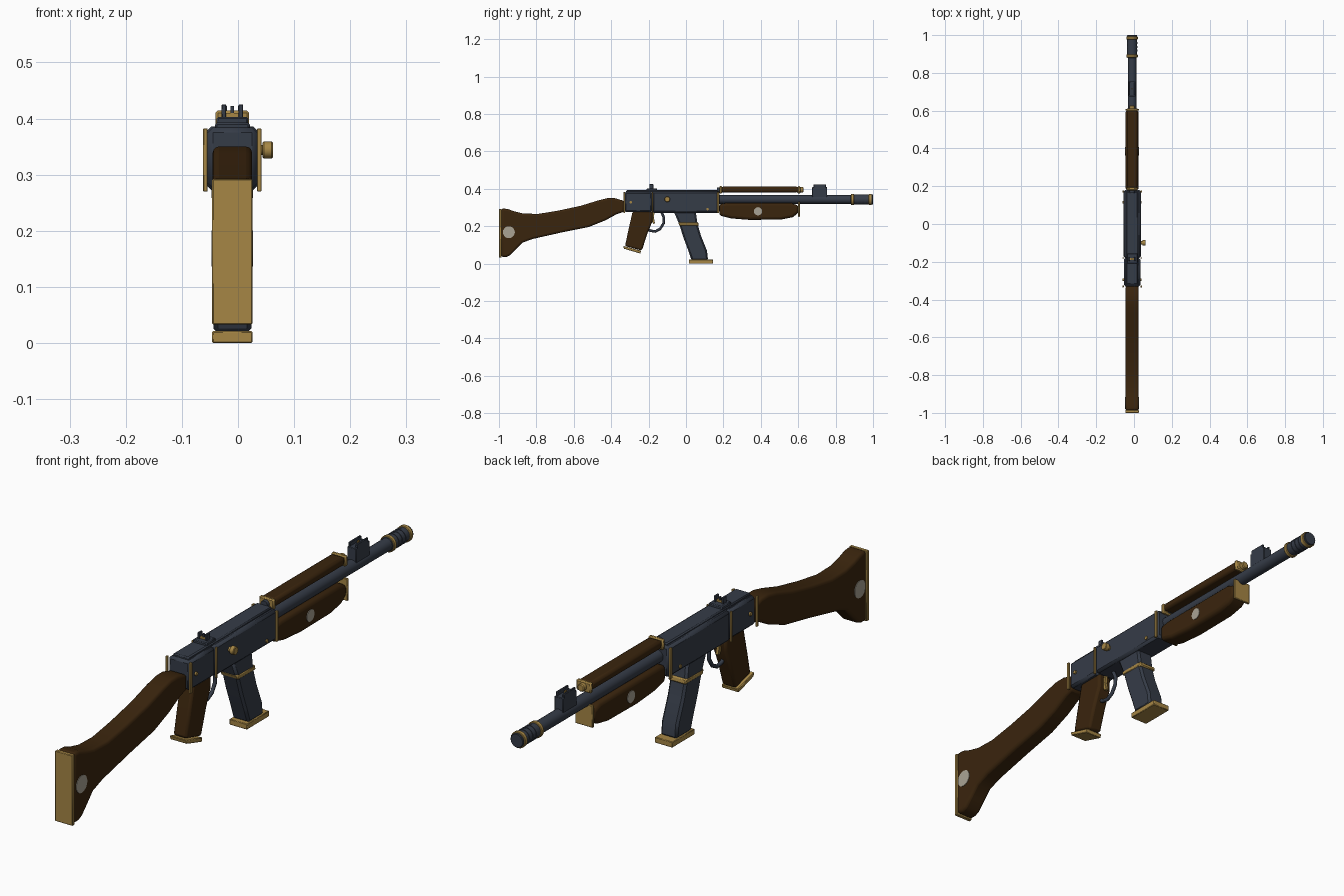
import bpy, bmesh, math
from mathutils import Matrix

if "Cube" in bpy.data.objects:
    bpy.data.objects.remove(bpy.data.objects["Cube"])

CX = -0.01  # centre plane of the body


def material(name, rgb):
    m = bpy.data.materials.new(name)
    m.use_nodes = True
    m.diffuse_color = (*rgb, 1)
    m.node_tree.nodes["Principled BSDF"].inputs["Base Color"].default_value = (*rgb, 1)
    return m


WOOD = material("dark walnut", (0.042, 0.018, 0.004))
STEEL = material("blued steel", (0.036, 0.045, 0.064))
BRASS = material("brass", (0.38, 0.24, 0.06))
PALE = material("pale inlay", (0.40, 0.37, 0.30))


def finish(name, bm, mat, bevel=0.0, segments=2):
    bmesh.ops.recalc_face_normals(bm, faces=bm.faces)
    mesh = bpy.data.meshes.new(name)
    bm.to_mesh(mesh)
    bm.free()
    mesh.materials.append(mat)
    ob = bpy.data.objects.new(name, mesh)
    bpy.context.collection.objects.link(ob)
    if bevel:
        mod = ob.modifiers.new("bevel", "BEVEL")
        mod.width, mod.segments = bevel, segments
        mod.limit_method, mod.angle_limit = "ANGLE", math.radians(40)
    bpy.ops.object.select_all(action="DESELECT")
    ob.select_set(True)
    bpy.context.view_layer.objects.active = ob
    bpy.ops.object.shade_smooth_by_angle(angle=math.radians(32))
    return ob


def slab(name, points, half, mat, bevel=0.0, segments=2, cx=CX):
    """Side profile in (y, z), extruded across x."""
    bm = bmesh.new()
    face = bm.faces.new([bm.verts.new((cx - half, y, z)) for y, z in points])
    new = bmesh.ops.extrude_face_region(bm, geom=[face])["geom"]
    bmesh.ops.translate(bm, vec=(2 * half, 0, 0),
                        verts=[v for v in new if isinstance(v, bmesh.types.BMVert)])
    return finish(name, bm, mat, bevel, segments)


def box(name, y0, y1, z0, z1, half, mat, bevel=0.0, segments=2, cx=CX):
    return slab(name, [(y0, z0), (y1, z0), (y1, z1), (y0, z1)], half, mat, bevel, segments, cx)


def rod(name, axis, center, radius, length, mat, bevel=0.0, sides=20):
    bm = bmesh.new()
    bmesh.ops.create_cone(bm, cap_ends=True, segments=sides, radius1=radius,
                          radius2=radius, depth=length)
    turn = Matrix.Rotation(math.pi / 2, 4, "Y" if axis == "X" else "X")
    bmesh.ops.transform(bm, matrix=Matrix.Translation(center) @ turn, verts=bm.verts)
    return finish(name, bm, mat, bevel, 1)


def barrel_rod(name, y0, y1, radius, mat, z=0.343, bevel=0.0):
    return rod(name, "Y", (CX, (y0 + y1) / 2, z), radius, y1 - y0, mat, bevel)


# Shoulder stock
slab("stock", [(-0.988, 0.295), (-0.955, 0.293), (-0.92, 0.28), (-0.87, 0.268), (-0.79, 0.266),
               (-0.68, 0.284), (-0.56, 0.31), (-0.47, 0.338), (-0.42, 0.35), (-0.38, 0.35),
               (-0.33, 0.335), (-0.33, 0.278), (-0.37, 0.265), (-0.43, 0.232), (-0.52, 0.196),
               (-0.66, 0.168), (-0.82, 0.132), (-0.875, 0.112), (-0.91, 0.075),
               (-0.94, 0.045), (-0.96, 0.036), (-0.988, 0.036)],
     0.035, WOOD, 0.011, 3)
box("butt_plate", -1.0, -0.986, 0.033, 0.292, 0.036, BRASS, 0.002, 1)
rod("stock_inlay", "X", (CX, -0.947, 0.168), 0.032, 0.074, PALE)

# Receiver and its cover
box("receiver", -0.18, 0.18, 0.272, 0.386, 0.046, STEEL, 0.009, 1)
box("receiver_rear", -0.33, -0.18, 0.275, 0.384, 0.044, STEEL, 0.009, 1)
box("receiver_cover", -0.32, 0.17, 0.38, 0.393, 0.031, STEEL, 0.004, 1)
for side, label in ((-1, "right"), (1, "left")):
    for y, place, w in ((-0.33, "rear", 0.005), (-0.18, "middle", 0.003), (0.172, "front", 0.005)):
        box(f"{place}_strap_{label}", y - w, y + w, 0.27, 0.382, 0.004, BRASS, 0.001, 1,
            CX + side * 0.048)
    for y, z in ((-0.295, 0.328), (0.115, 0.292)):
        rod(f"receiver_pin_{label}", "X", (CX + side * 0.046, y, z), 0.007, 0.008, BRASS, 0, 12)

# Charging handle
rod("charging_stem", "X", (0.042, -0.1, 0.344), 0.009, 0.02, BRASS)
rod("charging_knob", "X", (0.053, -0.1, 0.344), 0.015, 0.018, BRASS, 0.002)

# Rear sight
box("rear_sight_base", -0.21, -0.155, 0.385, 0.403, 0.028, STEEL, 0.003, 1)
box("rear_sight_bar", -0.19, -0.18, 0.4, 0.41, 0.012, BRASS)
for dx in (-0.015, 0.015):
    box("rear_sight_ear", -0.195, -0.175, 0.4, 0.425, 0.004, STEEL, 0.001, 1, CX + dx)
box("rear_sight_post", -0.188, -0.182, 0.4, 0.422, 0.003, STEEL)

# Pistol grip with its cap
slab("grip", [(-0.285, 0.28), (-0.178, 0.28), (-0.18, 0.225), (-0.205, 0.165),
              (-0.236, 0.07), (-0.326, 0.094), (-0.31, 0.17)], 0.028, WOOD, 0.009)
slab("grip_cap", [(-0.336, 0.095), (-0.332, 0.08), (-0.244, 0.054), (-0.24, 0.069)],
     0.034, BRASS, 0.002, 1)

# Trigger and curved guard
slab("trigger", [(-0.187, 0.275), (-0.168, 0.275), (-0.172, 0.245), (-0.165, 0.215),
                 (-0.176, 0.213), (-0.187, 0.24)], 0.006, BRASS, 0.001, 1)
curve = bpy.data.curves.new("trigger_guard", "CURVE")
curve.dimensions, curve.bevel_depth, curve.bevel_resolution = "3D", 0.007, 2
path = [(-0.215, 0.19), (-0.19, 0.176), (-0.165, 0.172), (-0.138, 0.186),
        (-0.12, 0.215), (-0.118, 0.245), (-0.132, 0.28)]
spline = curve.splines.new("POLY")
spline.points.add(len(path) - 1)
for p, (y, z) in zip(spline.points, path):
    p.co = (CX, y, z, 1)
curve.materials.append(STEEL)
guard = bpy.data.objects.new("trigger_guard", curve)
bpy.context.collection.objects.link(guard)
bpy.ops.object.select_all(action="DESELECT")
guard.select_set(True)
bpy.context.view_layer.objects.active = guard
bpy.ops.object.convert(target="MESH")

# Curved magazine
slab("magazine", [(-0.066, 0.28), (0.052, 0.28), (0.062, 0.21), (0.08, 0.15), (0.112, 0.07),
                  (0.118, 0.018), (0.03, 0.018), (0.012, 0.07), (-0.014, 0.14),
                  (-0.036, 0.21)], 0.034, STEEL, 0.008, 1)
slab("magazine_band", [(-0.042, 0.221), (0.065, 0.221), (0.069, 0.202), (-0.034, 0.202)],
     0.036, BRASS, 0.004, 1)
box("magazine_base", 0.015, 0.145, 0.0, 0.021, 0.036, BRASS, 0.002, 1)

# Lower handguard
slab("lower_handguard", [(0.178, 0.318), (0.22, 0.325), (0.56, 0.325), (0.602, 0.31),
                         (0.602, 0.272), (0.57, 0.248), (0.51, 0.236), (0.34, 0.234),
                         (0.24, 0.242), (0.178, 0.258)], 0.035, WOOD, 0.014, 3)
box("handguard_plate", 0.6, 0.609, 0.25, 0.332, 0.036, BRASS, 0.002, 1)
rod("handguard_inlay", "X", (CX, 0.385, 0.28), 0.022, 0.074, PALE)

# Upper handguard over the gas tube
box("upper_handguard", 0.19, 0.6, 0.381, 0.412, 0.028, WOOD, 0.01)
for y in (0.178, 0.597):
    box("upper_bracket", y, y + 0.015, 0.375, 0.414, 0.03, BRASS, 0.004, 1)
barrel_rod("gas_tube", 0.165, 0.2, 0.014, STEEL, 0.394)
barrel_rod("gas_plug", 0.59, 0.628, 0.014, BRASS, 0.395, 0.003)

# Barrel and muzzle
barrel_rod("barrel", 0.15, 0.9, 0.023, STEEL)
barrel_rod("muzzle_device", 0.88, 1.0, 0.026, STEEL, bevel=0.002)
for y0, y1 in ((0.882, 0.897), (0.977, 0.993)):
    barrel_rod("muzzle_ring", y0, y1, 0.03, BRASS, bevel=0.002)
for y in (0.918, 0.938, 0.958):
    barrel_rod("muzzle_rib", y - 0.005, y + 0.005, 0.028, STEEL)

# Front sight
slab("front_sight_block", [(0.685, 0.345), (0.745, 0.345), (0.755, 0.358), (0.755, 0.41),
                           (0.675, 0.41), (0.675, 0.358)], 0.018, STEEL, 0.002, 1)
for dx in (-0.014, 0.014):
    box("front_sight_ear", 0.682, 0.748, 0.405, 0.424, 0.004, STEEL, 0.002, 1, CX + dx)
box("front_sight_post", 0.711, 0.719, 0.405, 0.42, 0.003, BRASS)
